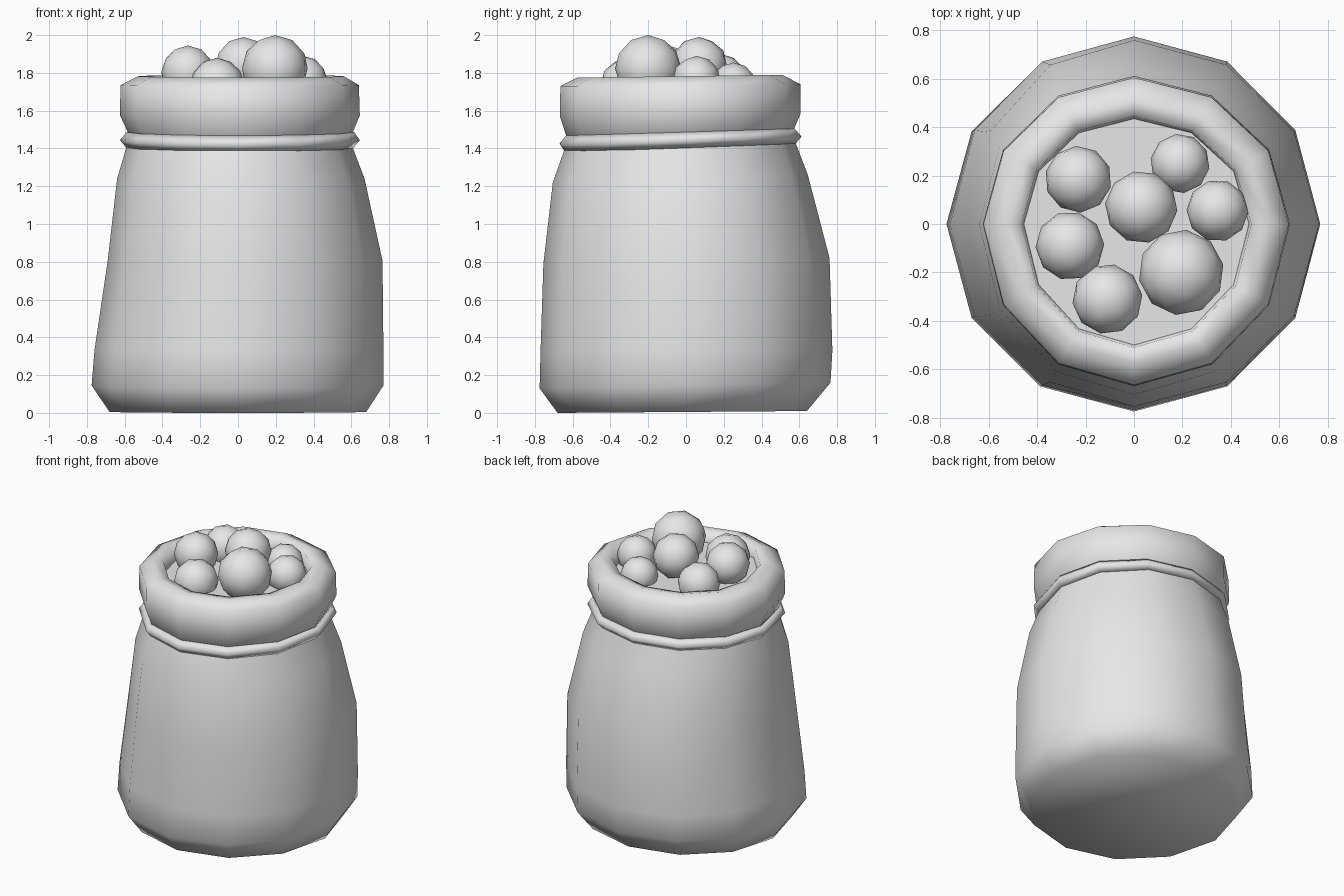
import bpy, bmesh, math
from mathutils import Euler

if "Cube" in bpy.data.objects:
    bpy.data.objects.remove(bpy.data.objects["Cube"])

SIDES = 12
grey = bpy.data.materials.new("plain_grey")
grey.use_nodes = True
grey.diffuse_color = (0.8, 0.8, 0.8, 1)
grey.node_tree.nodes["Principled BSDF"].inputs["Base Color"].default_value = (0.8, 0.8, 0.8, 1)


def finish(name, bm):
    bmesh.ops.recalc_face_normals(bm, faces=bm.faces)
    for f in bm.faces:
        f.smooth = True
    mesh = bpy.data.meshes.new(name)
    bm.to_mesh(mesh)
    bm.free()
    mesh.materials.append(grey)
    obj = bpy.data.objects.new(name, mesh)
    bpy.context.collection.objects.link(obj)
    return obj


def ringed(name, rings, cap_start=False, cap_end=False, closed=False):
    """Skin uneven rings given as (x min, x max, y min, y max, z front, z back)."""
    bm = bmesh.new()
    loops = []
    for x0, x1, y0, y1, zf, zb in rings:
        loop = []
        for i in range(SIDES):
            a = math.tau * i / SIDES
            c, s = math.cos(a), math.sin(a)
            x = c * (x1 if c > 0 else -x0)
            y = s * (y1 if s > 0 else -y0)
            loop.append(bm.verts.new((x, y, zf + (zb - zf) * (s + 1) / 2)))
        loops.append(loop)
    pairs = list(zip(loops, loops[1:]))
    if closed:
        pairs.append((loops[-1], loops[0]))
    for a, b in pairs:
        for i in range(SIDES):
            j = (i + 1) % SIDES
            bm.faces.new((a[i], a[j], b[j], b[i]))
    if cap_start:
        bm.faces.new(loops[0])
    if cap_end:
        bm.faces.new(loops[-1])
    return finish(name, bm)


# Sagging sack body
ringed("sack_body", [
    (-.68, .68, -.68, .64, 0, .01),
    (-.775, .77, -.775, .765, .13, .16),
    (-.76, .77, -.77, .775, .33, .33),
    (-.69, .765, -.755, .76, .79, .82),
    (-.64, .67, -.705, .645, 1.22, 1.26),
    (-.59, .605, -.645, .58, 1.39, 1.43),
    (-.57, .59, -.62, .56, 1.47, 1.51),
], cap_start=True)

# Tie cord around the neck
ringed("tie_cord", [
    (-.59, .61, -.64, .58, 1.38, 1.425),
    (-.625, .645, -.67, .612, 1.425, 1.462),
    (-.59, .615, -.635, .575, 1.468, 1.505),
    (-.55, .57, -.6, .54, 1.425, 1.462),
], closed=True)

# Rolled collar with its inner lip
ringed("rolled_collar", [
    (-.57, .59, -.62, .56, 1.45, 1.48),
    (-.585, .61, -.635, .575, 1.47, 1.51),
    (-.625, .645, -.668, .605, 1.57, 1.58),
    (-.622, .64, -.665, .605, 1.73, 1.74),
    (-.53, .56, -.575, .51, 1.775, 1.79),
    (-.465, .485, -.51, .445, 1.765, 1.775),
    (-.455, .475, -.5, .435, 1.7, 1.7),
])

# Flat fill inside the opening
ringed("sack_fill", [(-.457, .477, -.502, .437, 1.7, 1.7)], cap_start=True)

# Round goods heaped on top: x, y, z of the top, radius
goods = [
    (-.23, .185, 1.90, .138), (.19, .25, 1.855, .123), (.03, .07, 1.99, .15),
    (.345, .055, 1.89, .128), (-.265, -.09, 1.945, .142),
    (-.11, -.31, 1.88, .145), (.195, -.2, 2.0, .177),
]
for n, (x, y, top, r) in enumerate(goods, 1):
    bm = bmesh.new()
    bmesh.ops.create_icosphere(bm, subdivisions=2, radius=r)
    ball = finish(f"round_good_{n}", bm)
    ball.location = (x, y, top - r)
    ball.rotation_euler = Euler((0, 0, n * .7))
